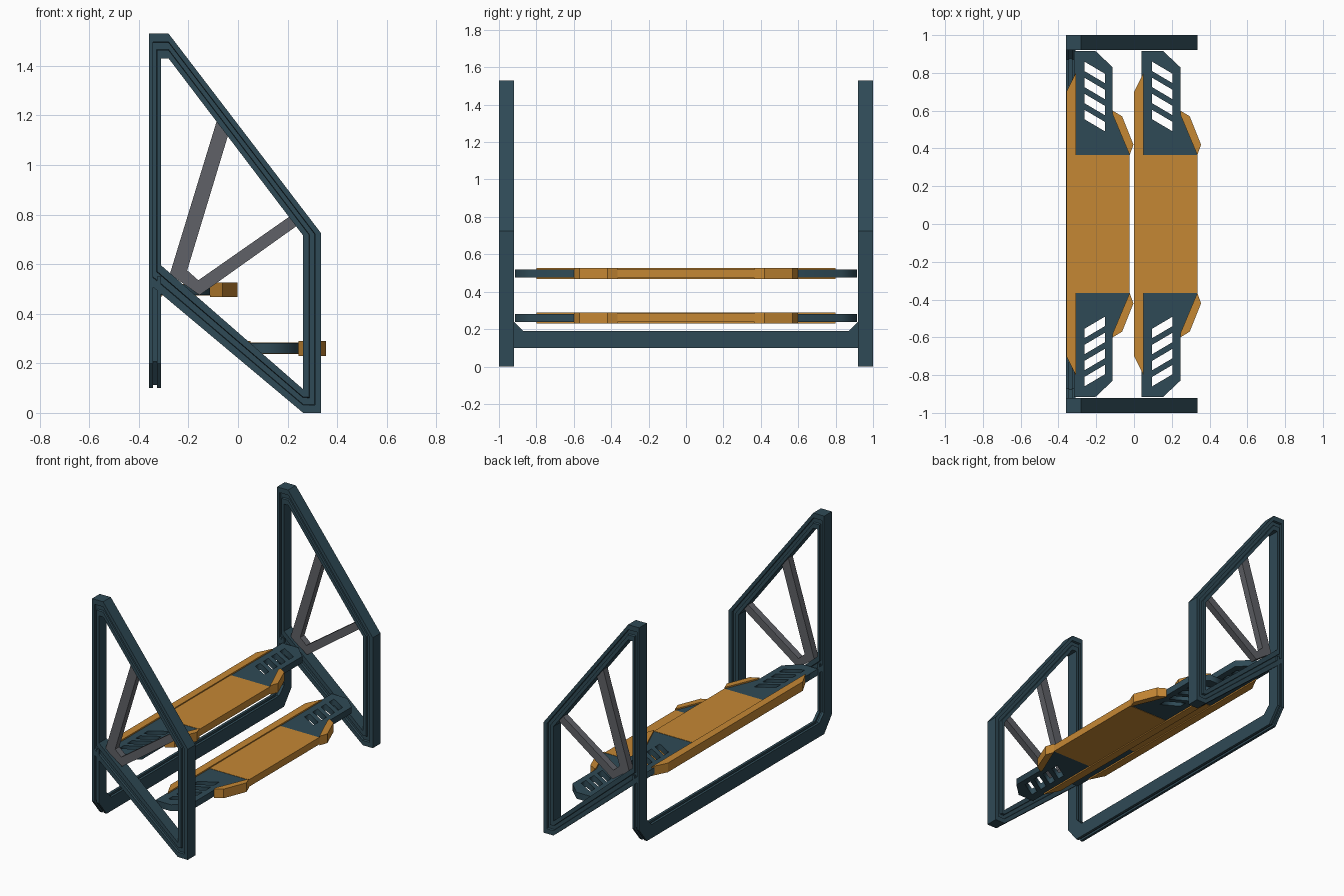
import bpy, bmesh

if "Cube" in bpy.data.objects:
    bpy.data.objects.remove(bpy.data.objects["Cube"])


def material(name, rgb):
    m = bpy.data.materials.new(name)
    m.diffuse_color = (*rgb, 1)
    m.use_nodes = True
    m.node_tree.nodes["Principled BSDF"].inputs["Base Color"].default_value = m.diffuse_color
    return m


TEAL = material("dark teal", (0.028, 0.068, 0.092))
ORANGE = material("orange", (0.56, 0.245, 0.034))
GREY = material("grey", (0.115, 0.12, 0.135))


def finish(bm, name, mat):
    bmesh.ops.recalc_face_normals(bm, faces=bm.faces[:])
    me = bpy.data.meshes.new(name)
    bm.to_mesh(me)
    bm.free()
    me.materials.append(mat)
    ob = bpy.data.objects.new(name, me)
    bpy.context.collection.objects.link(ob)
    return ob


def place(axis, p, d):
    """2D point p and depth d along the given axis."""
    return {"x": (d, p[0], p[1]), "y": (p[0], d, p[1]), "z": (p[0], p[1], d)}[axis]


def prism(name, pts, axis, lo, hi, mat, bm=None):
    own = bm is None
    bm = bm or bmesh.new()
    a = [bm.verts.new(place(axis, p, lo)) for p in pts]
    b = [bm.verts.new(place(axis, p, hi)) for p in pts]
    bm.faces.new(a)
    bm.faces.new(b[::-1])
    n = len(pts)
    for i in range(n):
        j = (i + 1) % n
        bm.faces.new((a[i], b[i], b[j], a[j]))
    return finish(bm, name, mat) if own else None


def slotted_plate(name, outline, slots, z0, z1, mat):
    """Flat plate with holes, filled by a 2D curve."""
    cu = bpy.data.curves.new(name, "CURVE")
    cu.dimensions = "2D"
    cu.fill_mode = "BOTH"
    cu.extrude = (z1 - z0) / 2
    for loop in [outline] + slots:
        s = cu.splines.new("POLY")
        s.points.add(len(loop) - 1)
        s.use_cyclic_u = True
        for p, q in zip(s.points, loop):
            p.co = (q[0], q[1], 0, 1)
    tmp = bpy.data.objects.new(name + "_curve", cu)
    bpy.context.collection.objects.link(tmp)
    dg = bpy.context.evaluated_depsgraph_get()
    me = bpy.data.meshes.new_from_object(tmp.evaluated_get(dg))
    bpy.data.objects.remove(tmp)
    me.materials.clear()
    me.materials.append(mat)
    ob = bpy.data.objects.new(name, me)
    ob.location.z = (z0 + z1) / 2
    bpy.context.collection.objects.link(ob)


# Side frames: closed ring with a groove in both flat faces
outer = [(-.36, 1.53), (-.28, 1.53), (.335, .725), (.335, 0), (.263, 0), (-.36, .522)]
inner = [(-.31, 1.43), (-.28, 1.43), (.263, .715), (.263, .095), (.262, .096), (-.31, .595)]
half = [(0, .04), (.33, .04), (.36, .027), (.64, .027), (.67, .04), (1, .04)]
section = half + [(t, -y) for t, y in half[::-1]]


def side_frame(name, yc):
    bm = bmesh.new()
    loops = []
    for t, y in section:
        loops.append([bm.verts.new((o[0] + (i[0] - o[0]) * t, yc + y, o[1] + (i[1] - o[1]) * t))
                      for o, i in zip(outer, inner)])
    for k, a in enumerate(loops):
        b = loops[(k + 1) % len(loops)]
        for i in range(len(a)):
            j = (i + 1) % len(a)
            bm.faces.new((a[i], a[j], b[j], b[i]))
    finish(bm, name, TEAL)


# V shaped brace inside each side frame
brace = [(-.275, .56), (-.085, 1.18), (-.04, 1.12), (-.205, .575), (-.16, .535),
         (.205, .79), (.245, .76), (-.155, .475)]
for side, s in (("left", -1), ("right", 1)):
    side_frame(side + "_side_frame", s * .96)
    prism(side + "_brace", brace, "y", s * .96 - .022, s * .96 + .022, GREY)


# Back U frame: two outer flanges and a slightly inset web
def u_profile(d):
    out = [(1 - d, .55), (1 - d, .2 + d / 2), (.92 - d / 2, .1 + d)]
    inn = [(.87 + d / 2, .19 - d), (.92 + d, .24 - d / 2), (.92 + d, .55)]
    flip = lambda pts: [(-y, z) for y, z in pts[::-1]]
    return out + flip(out) + flip(inn) + inn


bm = bmesh.new()
for x0, x1, d in ((-.36, -.343, 0), (-.343, -.327, .013), (-.327, -.31, 0)):
    prism("", u_profile(d), "x", x0, x1, TEAL, bm)
finish(bm, "back_u_frame", TEAL)


# Treads
def tread(name, x, z):
    at = lambda pts, s=1: [(px + x, py * s) for px, py in pts]
    prism(name + "_panel", at([(.045, -.365), (.335, -.365), (.335, .365), (.045, .365)]),
          "z", z - .023, z + .023, ORANGE)
    prism(name + "_back_rail", at([(0, -.7), (.05, -.8), (.05, .8), (0, .7)]),
          "z", z - .03, z + .03, ORANGE)
    end = [(.04, .365), (.335, .365), (.245, .58), (.245, .83), (.155, .915), (.04, .915)]
    bumper = [(.335, .365), (.355, .42), (.295, .57), (.245, .6), (.245, .58)]
    slots = [[(.095, y), (.205, y - .065), (.205, y - .115), (.095, y - .05)]
             for y in (.86, .775, .69, .605)]
    for side, s in (("left", -1), ("right", 1)):
        slotted_plate(f"{name}_{side}_end_plate", at(end, s), [at(q, s) for q in slots],
                      z - .021, z + .021, TEAL)
        prism(f"{name}_{side}_bumper", at(bumper, s), "z", z - .03, z + .03, ORANGE)


tread("upper_tread", -.358, .497)
tread("lower_tread", 0, .26)
